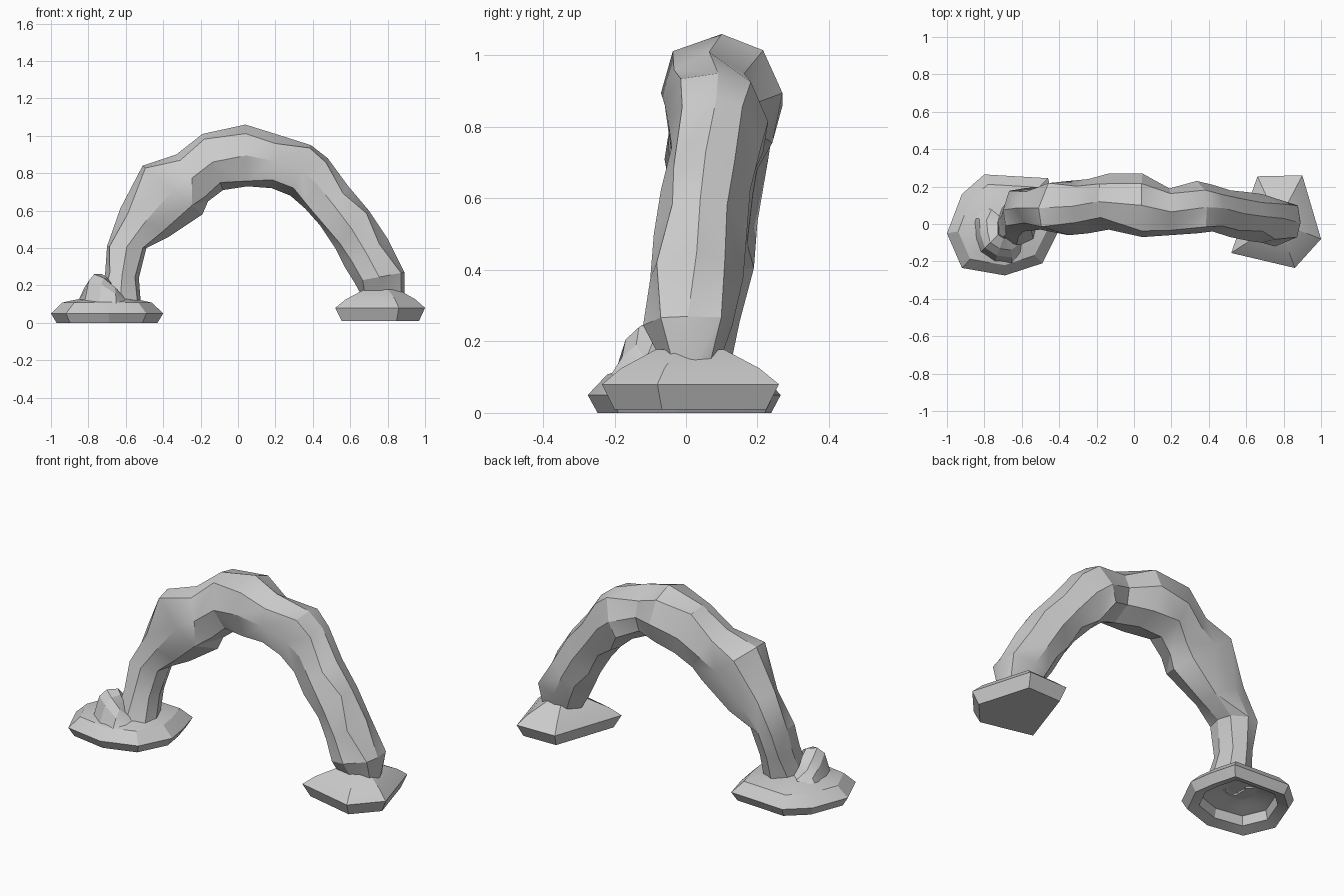
import bpy, bmesh, random
from math import sin, cos, radians, tau
from mathutils import Vector

if "Cube" in bpy.data.objects:
    bpy.data.objects.remove(bpy.data.objects["Cube"])

random.seed(4)


def loft(name, rings, angle=24, facet=False):
    """Skin a list of equal-sized point rings and cap both ends."""
    bm = bmesh.new()
    loops = [[bm.verts.new(p) for p in ring] for ring in rings]
    n = len(loops[0])
    for a, b in zip(loops, loops[1:]):
        for i in range(n):
            j = (i + 1) % n
            quad = (a[i], a[j], b[j], b[i])
            if not facet:
                bm.faces.new(quad)
            else:  # random diagonals give the chipped rock look
                k = random.choice((0, 1))
                q = quad[k:] + quad[:k]
                bm.faces.new((q[0], q[1], q[2]))
                bm.faces.new((q[0], q[2], q[3]))
    bm.faces.new(loops[0])
    bm.faces.new(loops[-1])
    bmesh.ops.recalc_face_normals(bm, faces=bm.faces)
    mesh = bpy.data.meshes.new(name)
    bm.to_mesh(mesh)
    bm.free()
    ob = bpy.data.objects.new(name, mesh)
    bpy.context.collection.objects.link(ob)
    bpy.ops.object.select_all(action='DESELECT')
    ob.select_set(True)
    bpy.context.view_layer.objects.active = ob
    bpy.ops.object.shade_smooth_by_angle(angle=radians(angle))
    return ob


def foot(name, outline, centre, levels):
    """Stack scaled copies of an outline: levels are (scale, z)."""
    cx, cy = centre
    loft(name, [[(cx + (x - cx) * s, cy + (y - cy) * s, z) for x, y in outline]
                for s, z in levels])


# Rocky arch: outer x,z / inner x,z / front y, back y for each section
sections = [
    (-0.74, 0.11, -0.52, 0.11, -0.13, 0.12),
    (-0.71, 0.27, -0.53, 0.24, -0.07, 0.15),
    (-0.70, 0.41, -0.49, 0.40, -0.04, 0.19),
    (-0.63, 0.61, -0.37, 0.46, -0.03, 0.20),
    (-0.51, 0.84, -0.19, 0.58, -0.06, 0.23),
    (-0.33, 0.90, -0.16, 0.65, -0.05, 0.24),
    (-0.19, 1.01, -0.08, 0.71, -0.03, 0.27),
    (0.04, 1.06, 0.05, 0.73, -0.07, 0.27),
    (0.20, 1.01, 0.18, 0.72, -0.06, 0.19),
    (0.39, 0.95, 0.28, 0.68, -0.05, 0.23),
    (0.48, 0.88, 0.36, 0.61, -0.04, 0.21),
    (0.59, 0.73, 0.44, 0.52, -0.07, 0.18),
    (0.70, 0.60, 0.52, 0.40, -0.09, 0.17),
    (0.80, 0.45, 0.57, 0.30, -0.10, 0.16),
    (0.89, 0.27, 0.62, 0.22, -0.12, 0.13),
    (0.89, 0.13, 0.67, 0.13, -0.06, 0.09),
]
SIDES = 8
rings = []
for xo, zo, xi, zi, y0, y1 in sections:
    outer, inner = Vector((xo, 0, zo)), Vector((xi, 0, zi))
    mid, half = (outer + inner) / 2, (outer - inner) / 2
    ring = []
    for i in range(SIDES):
        # only the diagonal corners are roughened, so the outline is kept
        odd = i % 2
        a = tau * i / SIDES + (random.uniform(-0.18, 0.18) if odd else 0)
        r = 1 + (random.uniform(-0.05, 0.17) if odd else 0)
        p = mid + half * cos(a) * r
        p.y = (y0 + y1) / 2 + (y1 - y0) / 2 * sin(a) * r
        ring.append(p)
    rings.append(ring)
loft("rock_arch", rings, 26, True)

# Left foot: rounded plinth, hollow underneath
foot("left_foot",
     [(-1.0, -0.05), (-0.92, 0.16), (-0.80, 0.265), (-0.46, 0.245),
      (-0.42, 0.10), (-0.40, -0.03), (-0.49, -0.21), (-0.69, -0.275),
      (-0.92, -0.235)],
     (-0.70, 0.0),
     [(0.20, 0.11), (0.48, 0.085), (0.66, 0.07), (0.70, 0.02), (0.90, 0.0),
      (1.0, 0.05), (0.80, 0.108), (0.62, 0.12), (0.30, 0.14)])

# Right foot: five-sided solid plinth
foot("right_foot",
     [(0.66, 0.255), (0.90, 0.26), (1.0, -0.08), (0.86, -0.235),
      (0.52, -0.155)],
     (0.77, 0.01),
     [(0.86, 0.01), (1.0, 0.08), (0.78, 0.125), (0.38, 0.178)])

# Crescent ledge wrapped around the front left of the thin leg
steps = [(140, 0.17, 0.14), (170, 0.17, 0.18), (200, 0.17, 0.225),
         (225, 0.19, 0.26), (250, 0.19, 0.24), (275, 0.19, 0.19),
         (305, 0.17, 0.13)]
ledge = []
for deg, r, top in steps:
    a = radians(deg)
    ledge.append([(-0.67 + cos(a) * q, 0.0 + sin(a) * q, z) for q, z in
                  ((r - 0.12, 0.10), (r + 0.025, 0.10),
                   (r - 0.01, top - 0.035), (r - 0.05, top),
                   (r - 0.11, top))])
loft("left_foot_ledge", ledge)
